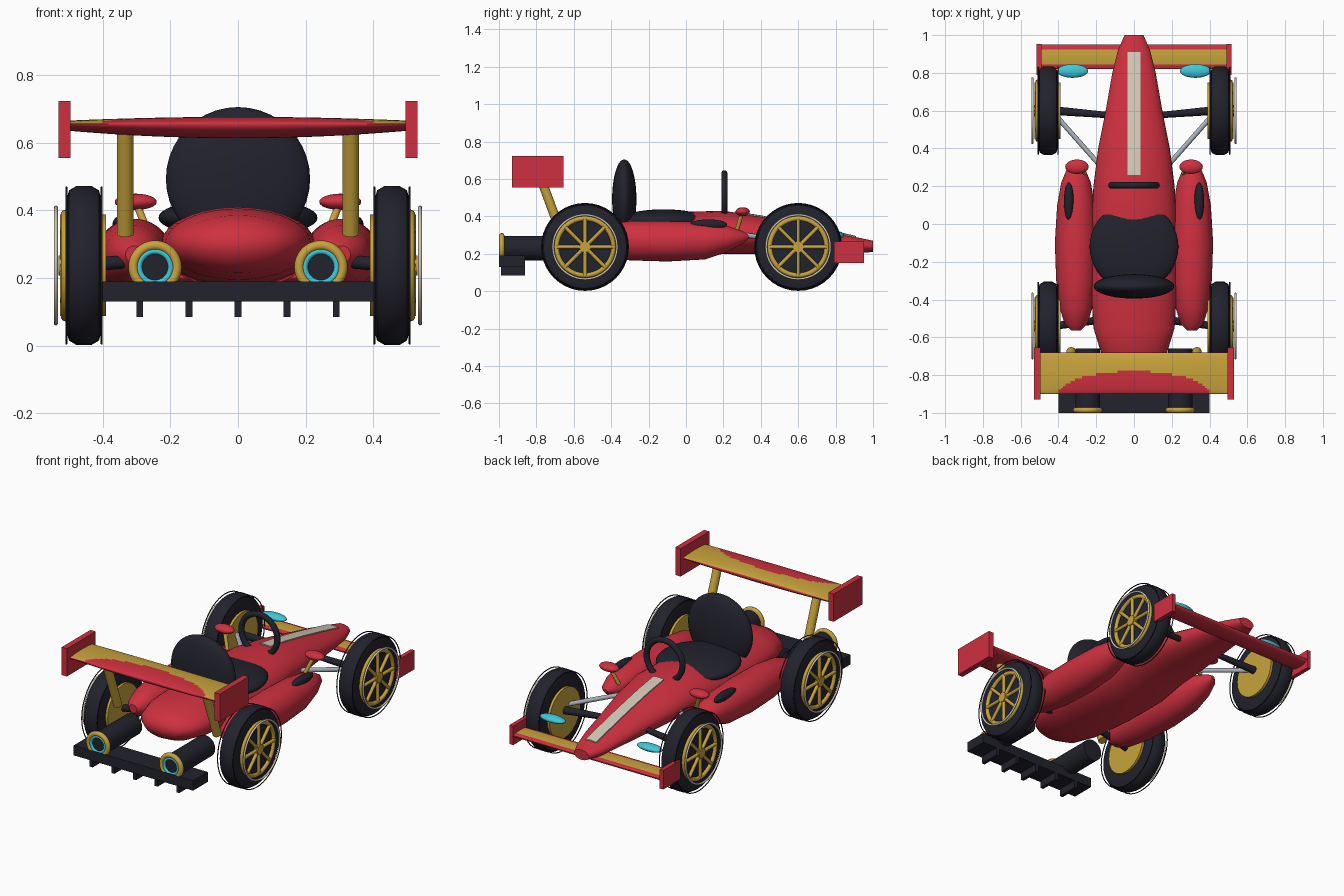
import bpy, bmesh, math
from mathutils import Vector

cube = bpy.data.objects.get("Cube")
if cube:
    bpy.data.objects.remove(cube)


def material(name, rgb):
    m = bpy.data.materials.new(name)
    m.use_nodes = True
    m.diffuse_color = (*rgb, 1)
    m.node_tree.nodes["Principled BSDF"].inputs["Base Color"].default_value = (*rgb, 1)
    return m


RED = material("red_paint", (0.62, 0.03, 0.05))
DARK = material("dark_rubber", (0.016, 0.016, 0.026))
GOLD = material("gold_metal", (0.58, 0.37, 0.045))
CREAM = material("cream", (0.65, 0.59, 0.47))
CYAN = material("cyan_glow", (0.05, 0.58, 0.7))
SILVER = material("silver_metal", (0.4, 0.44, 0.5))


def finish(name, mat, smooth=True):
    o = bpy.context.object
    o.name = name
    o.data.materials.append(mat)
    if smooth:
        bpy.ops.object.shade_smooth_by_angle(angle=math.radians(40))
    return o


def from_bmesh(bm, name, mat):
    bmesh.ops.recalc_face_normals(bm, faces=bm.faces)
    me = bpy.data.meshes.new(name)
    bm.to_mesh(me)
    bm.free()
    o = bpy.data.objects.new(name, me)
    bpy.context.collection.objects.link(o)
    bpy.ops.object.select_all(action='DESELECT')
    bpy.context.view_layer.objects.active = o
    o.select_set(True)
    return finish(name, mat)


def skin(name, rings, mat, caps=True):
    """Bridge successive closed rings of points."""
    bm = bmesh.new()
    rows = [[bm.verts.new(p) for p in ring] for ring in rings]
    n = len(rows[0])
    for a, b in zip(rows, rows[1:]):
        for i in range(n):
            j = (i + 1) % n
            bm.faces.new((a[i], a[j], b[j], b[i]))
    if caps:
        bm.faces.new(rows[0])
        bm.faces.new(rows[-1])
    return from_bmesh(bm, name, mat)


ANGLES = [math.tau * i / 40 for i in range(40)]


def loft(name, sections, mat, xc=0):
    """Elliptical sections: (y, half width, centre z, half height)."""
    return skin(name, [[(xc + w * math.cos(a), y, z + h * math.sin(a)) for a in ANGLES]
                       for y, w, z, h in sections], mat)


def lathe(name, profile, centre, mat, caps=True):
    """Spin (x, radius) points about the x axis."""
    cx, cy, cz = centre
    return skin(name, [[(cx + x, cy + r * math.cos(a), cz + r * math.sin(a)) for a in ANGLES]
                       for x, r in profile], mat, caps)


def box(name, lo, hi, mat):
    bpy.ops.mesh.primitive_cube_add(size=1, location=[(a + b) / 2 for a, b in zip(lo, hi)])
    o = finish(name, mat, False)
    o.scale = [b - a for a, b in zip(lo, hi)]
    return o


def ellipsoid(name, loc, radii, mat):
    bpy.ops.mesh.primitive_uv_sphere_add(segments=40, ring_count=20, radius=1, location=loc)
    o = finish(name, mat)
    o.scale = radii
    return o


def rod(name, a, b, r, mat, r2=None):
    a, b = Vector(a), Vector(b)
    d = b - a
    bpy.ops.mesh.primitive_cone_add(vertices=24, radius1=r, radius2=r2 or r, depth=d.length,
                                    location=(a + b) / 2,
                                    rotation=d.to_track_quat('Z', 'Y').to_euler())
    return finish(name, mat)


def torus(name, loc, major, minor, mat, axis):
    rot = (0, math.pi / 2, 0) if axis == 'X' else (math.pi / 2, 0, 0)
    bpy.ops.mesh.primitive_torus_add(major_segments=48, minor_segments=10, major_radius=major,
                                     minor_radius=minor, location=loc, rotation=rot)
    return finish(name, mat)


# Main body and nose
BODY = [(-.76, .03, .30, .015), (-.74, .11, .30, .055), (-.68, .175, .30, .085),
        (-.55, .215, .30, .105), (-.3, .23, .295, .115), (0, .225, .295, .13),
        (.2, .215, .315, .115), (.4, .19, .3, .1), (.6, .15, .28, .08),
        (.8, .115, .26, .055), (.92, .085, .245, .042), (1, .05, .24, .03)]
loft("body", BODY, RED)


def body_top(x, y):
    for a, b in zip(BODY, BODY[1:]):
        if a[0] <= y <= b[0]:
            t = (y - a[0]) / (b[0] - a[0])
            _, w, z, h = [p + (q - p) * t for p, q in zip(a, b)]
            return z + h * math.sqrt(1 - (x / w) ** 2)


# Nose stripe following the body
rings = []
for i in range(25):
    y = .26 + .65 * i / 24
    edge = [(x, y, body_top(x, y)) for x in (-.035, 0, .035)]
    rings.append([(x, y, z + .006) for x, y, z in edge]
                 + [(x, y, z - .002) for x, y, z in reversed(edge)])
skin("nose_stripe", rings, CREAM)

# Cockpit, seat back and steering wheel
ellipsoid("cockpit", (0, -.12, .378), (.235, .235, .06), DARK)
ellipsoid("seat_back", (0, -.33, .493), (.213, .065, .212), DARK)
torus("steering_wheel", (0, .205, .51), .12, .017, DARK, 'Y')


def wing(name, half, y, chord, z, thick, bulge, red_patch):
    """Lens-section wing with a gold upper skin and optional red patch."""
    nx, n = 80, 48
    rings = []
    for i in range(nx + 1):
        x = half * (2 * i / nx - 1)
        h = thick + bulge * (1 - (x / half) ** 2)
        rings.append([(x, y + chord * math.cos(math.tau * k / n),
                       z + h * (.5 if math.sin(math.tau * k / n) > 0 else 1)
                       * math.sin(math.tau * k / n)) for k in range(n)])
    o = skin(name, rings, RED)
    o.data.materials.append(GOLD)
    for f in o.data.polygons:
        c = f.center
        patch = red_patch and (c.x / .4) ** 2 + ((c.y - y + chord) / .12) ** 2 < 1
        if f.normal.z > .05 and abs(c.y - y) < chord * (.97 if red_patch else .62) and not patch:
            f.material_index = 1


wing("rear_wing", .5, -.79, .11, .655, .02, .022, True)
wing("front_wing", .5, .885, .065, .205, .022, .0, False)

# Diffuser and its fins
box("diffuser", (-.4, -1, .13), (.4, -.86, .19), DARK)
for i in range(-2, 3):
    box("diffuser_fin", (i * .145 - .01, -.99, .085), (i * .145 + .01, -.86, .135), DARK)

POD = [(-.565, .025, .27, .025), (-.53, .06, .27, .055), (-.45, .085, .27, .085),
       (-.3, .105, .27, .105), (-.1, .112, .267, .108), (.1, .1, .27, .1),
       (.22, .078, .28, .07), (.3, .045, .287, .035), (.335, .012, .29, .01)]
TYRE = [(-.05, .14), (-.052, .195), (-.044, .222), (-.022, .235),
        (.022, .235), (.044, .222), (.052, .195), (.05, .14)]

for s, side in ((1, "left"), (-1, "right")):
    # Side pods, intakes and mirrors
    loft(side + "_side_pod", POD, RED, s * .307)
    ellipsoid(side + "_intake", (s * .345, .12, .357), (.026, .1, .027), DARK)
    ellipsoid(side + "_mirror", (s * .302, .303, .425), (.062, .038, .024), RED)
    rod(side + "_mirror_stem", (s * .26, .27, .32), (s * .3, .3, .42), .011, GOLD)

    # Wing end plates, rear struts and front pods
    box(side + "_rear_end_plate", (s * .495, -.93, .555), (s * .53, -.655, .723), RED)
    box(side + "_front_end_plate", (s * .49, .79, .15), (s * .515, .953, .265), RED)
    rod(side + "_wing_strut", (s * .333, -.675, .33), (s * .333, -.79, .64), .025, GOLD)
    ellipsoid(side + "_front_lamp", (s * .325, .81, .3), (.082, .036, .02), CYAN)

    # Exhausts
    rod(side + "_exhaust", (s * .245, -.66, .23), (s * .245, -.985, .23), .065, DARK)
    torus(side + "_exhaust_rim", (s * .245, -.985, .232), .064, .015, GOLD, 'Y')
    torus(side + "_exhaust_glow", (s * .245, -.988, .232), .047, .009, CYAN, 'Y')

    # Suspension
    rod(side + "_front_arm", (s * .12, .575, .27), (s * .42, .6, .25), .016, DARK, .023)
    rod(side + "_front_strut", (s * .18, .31, .3), (s * .41, .57, .27), .013, SILVER)
    rod(side + "_rear_arm", (s * .12, -.5, .27), (s * .42, -.54, .24), .02, DARK)

    # Wheels
    for y, end in ((.6, "front"), (-.54, "rear")):
        tag = f"{end}_{side}_"
        hub = (s * .455, y, .237)
        lathe(tag + "tyre", TYRE, hub, DARK, False)
        for x in (.403, .507):
            torus(tag + "tyre_wire", (s * x, y, .237), .231, .003, DARK, 'X')
        rod(tag + "rim", (s * .39, y, .237), (s * .5, y, .237), .15, GOLD)
        rod(tag + "rim_face", (s * .45, y, .237), (s * .506, y, .237), .152, DARK)
        torus(tag + "rim_lip", (s * .51, y, .237), .152, .013, GOLD, 'X')
        torus(tag + "trim_ring", (s * .538, y, .237), .171, .006, CREAM, 'X')
        rod(tag + "hub", (s * .5, y, .237), (s * .53, y, .237), .03, GOLD)
        for k in range(8):
            a = math.tau * k / 8
            tip = (s * .516, y + .15 * math.cos(a), .237 + .15 * math.sin(a))
            rod(tag + "spoke", (s * .516, y, .237), tip, .01, GOLD)
